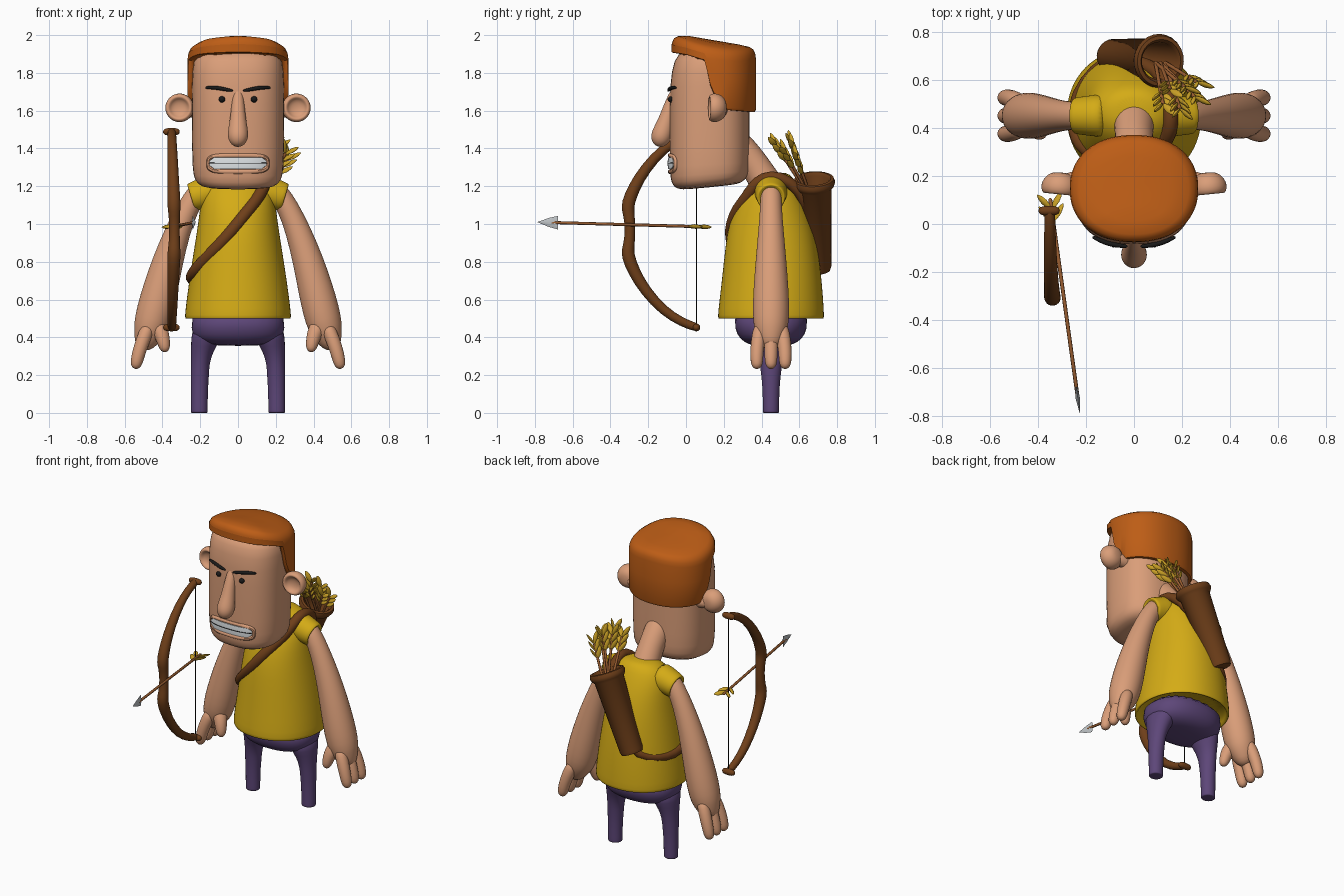
import bpy, bmesh, math
from mathutils import Vector as V

if "Cube" in bpy.data.objects:
    bpy.data.objects.remove(bpy.data.objects["Cube"])


def material(name, *rgb):
    m = bpy.data.materials.new(name)
    m.use_nodes = True
    m.diffuse_color = (*rgb, 1)
    m.node_tree.nodes["Principled BSDF"].inputs["Base Color"].default_value = (*rgb, 1)
    return m


SKIN = material("skin", .70, .34, .19)
HAIR = material("ginger hair", .51, .11, .008)
SHIRT = material("yellow shirt", .66, .41, .008)
PANTS = material("purple trousers", .11, .062, .19)
LEATHER = material("brown leather", .16, .05, .01)
SHAFT = material("arrow wood", .32, .11, .03)
VANE = material("yellow feather", .60, .36, .02)
TEETH = material("white teeth", .76, .80, .82)
STEEL = material("grey steel", .55, .58, .60)
BLACK = material("black", .01, .01, .01)


def loft(name, rings, mat, sub=0, loop=False, caps=True):
    """Skin a list of equal-length point rings."""
    bm = bmesh.new()
    rows = [[bm.verts.new(p) for p in r] for r in rings]
    n = len(rows[0])
    for a, b in zip(rows, rows[1:] + rows[:1] if loop else rows[1:]):
        for i in range(n):
            j = (i + 1) % n
            bm.faces.new((a[i], a[j], b[j], b[i]))
    if caps and not loop:
        bm.faces.new(rows[0])
        bm.faces.new(rows[-1])
    bmesh.ops.recalc_face_normals(bm, faces=bm.faces)
    me = bpy.data.meshes.new(name)
    bm.to_mesh(me)
    bm.free()
    me.materials.append(mat)
    ob = bpy.data.objects.new(name, me)
    bpy.context.collection.objects.link(ob)
    for o in bpy.context.selected_objects:
        o.select_set(False)
    ob.select_set(True)
    bpy.context.view_layer.objects.active = ob
    if sub:
        bpy.ops.object.shade_smooth()
        ob.modifiers.new("Smooth", "SUBSURF").levels = sub
        ob.modifiers["Smooth"].render_levels = sub
    else:
        bpy.ops.object.shade_smooth_by_angle(angle=math.radians(45))
    return ob


def oval(z, rx, ry, cx=0, cy=0, p=2, n=24):
    """Horizontal superellipse ring."""
    def f(c):
        return math.copysign(abs(c) ** (2 / p), c)
    return [V((cx + rx * f(math.cos(2 * math.pi * i / n)),
               cy + ry * f(math.sin(2 * math.pi * i / n)), z)) for i in range(n)]


def circle(c, r, u, v, n):
    return [c + r * (u * math.cos(t) + v * math.sin(t))
            for t in (2 * math.pi * i / n for i in range(n))]


def tube(name, pts, mat, sub=0, n=12, loop=False, rounded=True):
    """Sweep a circle along (x, y, z, radius) points with rounded ends."""
    P = [(V(p[:3]), p[3]) for p in pts]
    if rounded and not loop:
        for end in (0, -1):
            c, r = P[end]
            d = (c - P[1 if end == 0 else -2][0]).normalized()
            extra = [(c + d * r * .7, r * .72), (c + d * r, r * .25)]
            P = extra[::-1] + P if end == 0 else P + extra
    rings, u, last = [], None, None
    for i, (c, r) in enumerate(P):
        a = P[i - 1][0] if i or loop else c
        b = P[(i + 1) % len(P)][0] if i < len(P) - 1 or loop else c
        d = (b - a).normalized()
        u = d.orthogonal().normalized() if u is None else last.rotation_difference(d) @ u
        last = d
        rings.append(circle(c, r, u, d.cross(u), n))
    return loft(name, rings, mat, sub, loop)


def lathe(name, profile, origin, axis, mat, n=24, sub=0, flat=1):
    """Spin (radius, height) pairs about an axis; flat squashes one side."""
    d = V(axis).normalized()
    u = d.orthogonal().normalized()
    w = d.cross(u) * flat
    return loft(name, [circle(V(origin) + d * h, r, u, w, n) for r, h in profile], mat, sub)


def leaf(name, base, axis, length=.1):
    k = [(.003, 0), (.011, .2), (.016, .5), (.012, .8), (.003, 1)]
    lathe(name, [(r, h * length) for r, h in k], base, axis, VANE, 8, 0, .55)


# Head
def face(x):
    return .125 - .212 * (1 - abs(x / .245) ** 2.5) ** .4


head = []
for z, rx, ry, cy, tilt in [(1.175, .12, .11, .125, .1), (1.18, .2, .175, .125, .1),
                            (1.215, .232, .205, .125, .1), (1.28, .243, .212, .125, .05),
                            (1.5, .245, .212, .125, 0), (1.75, .245, .212, .125, 0),
                            (1.87, .24, .2, .135, 0), (1.93, .2, .16, .14, 0)]:
    ring = oval(z, rx, ry, 0, cy, 2.5, 32)
    for v in ring:
        v.z += tilt * (v.y + .07)
    head.append(ring)
loft("head", head, SKIN, 1)

# Hair: a cap whose lower edge follows fringe, temple and nape
EDGE = [(-.1, 1.91), (0, 1.895), (.1, 1.865), (.125, 1.74), (.155, 1.67), (.21, 1.605), (.4, 1.59)]


def lerp(table, t):
    for (a, p), (b, q) in zip(table, table[1:]):
        if t <= b:
            return p + (q - p) * max(0, (t - a) / (b - a))
    return table[-1][1]


def crown(v):
    return 1.998 - .17 * max(0, v.y) - .55 * v.x ** 2


hair = []
for scale, mix, drop in [(.88, 0, 0), (.97, 0, 0), (1, .04, 0), (1, .5, 0), (1, 1, .06), (.985, 1, .035),
                         (.94, 1, .014), (.85, 1, .004), (.6, 1, 0), (.3, 1, 0), (.02, 1, 0)]:
    ring = oval(0, .267, .223, 0, .147, 2.2, 96)
    for v in ring:
        low = lerp(EDGE, v.y)
        v.x, v.y = v.x * scale, .147 + (v.y - .147) * scale
        v.z = low + (max(crown(v) - drop, low + .01) - low) * mix
    hair.append(ring)
loft("hair", hair, HAIR)

# Nose, neck, mouth
tube("nose", [(0, -.05, 1.71, .028), (0, -.08, 1.64, .034), (0, -.105, 1.54, .046),
              (0, -.13, 1.468, .061)], SKIN, 2)
tube("neck", [(0, .24, 1.45, .085), (0, .33, 1.36, .08), (0, .4, 1.26, .08), (0, .45, 1.16, .1)], SKIN, 1, 16)
xs = [-.15 + .3 * i / 12 for i in range(13)]
loft("teeth", [[V((x, face(x) + a, 1.322 + b * (.4 if abs(x) > .14 else 1)))
                for a, b in ((.02, .033), (-.008, .031), (-.011, 0), (-.008, -.031), (.02, -.033))]
               for x in xs], TEETH)
tube("teeth_line", [(x, face(x) - .01, 1.322, .0025) for x in xs], BLACK, 0, 6)
lips = []
for i in range(36):
    t = 2 * math.pi * i / 36
    x = .155 * math.copysign(abs(math.cos(t)) ** .5, math.cos(t))
    z = 1.32 + .043 * math.copysign(abs(math.sin(t)) ** .5, math.sin(t))
    lips.append((x, face(x) + .002, z, .012))
tube("lips", lips, SKIN, 0, 8, True)

# Torso
BODY = [(.5, .282, .282, .45), (.53, .282, .282, .45), (.7, .26, .266, .455), (.9, .228, .243, .452),
        (1.0, .212, .222, .45), (1.1, .2, .192, .45), (1.19, .185, .145, .455),
        (1.25, .14, .1, .465), (1.275, .07, .06, .47)]
hem = [(.56, .25, .25, .45), (.505, .26, .26, .45), (.497, .275, .275, .45)]
loft("shirt", [oval(z, rx, ry, 0, cy, 2.1, 32) for z, rx, ry, cy in hem + BODY], SHIRT, 1)


def chest(x, z):
    rx, ry, cy = (lerp([(b[0], b[k]) for b in BODY], z) for k in (1, 2, 3))
    return cy - ry * math.sqrt(max(0, 1 - (x / rx) ** 2))


# Trousers seat
loft("trousers_seat", [oval(z, rx, ry, 0, .45, 2.3) for z, rx, ry in
                       [(.355, .08, .07), (.362, .17, .12), (.39, .235, .165),
                        (.44, .25, .195), (.56, .25, .2)]], PANTS, 1)

# Mirrored parts
for side, s in (("left", 1), ("right", -1)):
    loft(side + "_leg", [oval(z, rx, ry, s * cx, .45, 2, 16) for z, cx, rx, ry in
                         [(.46, .16, .085, .13), (.38, .173, .077, .1), (.325, .19, .06, .075),
                          (.26, .2, .049, .06), (.2, .202, .05, .053), (.14, .204, .046, .046),
                          (.02, .205, .045, .043), (0, .205, .045, .043), (0, .205, .04, .038)]], PANTS, 1)
    tube(side + "_arm", [(s * x, .45, z, r) for x, z, r in
                         [(.21, 1.17, .058), (.265, 1.09, .058), (.32, .96, .069), (.37, .81, .083),
                          (.41, .66, .095), (.44, .54, .1), (.463, .45, .094), (.48, .405, .075)]], SKIN, 1, 16)
    for i in range(3):
        y = .375 + .075 * i
        tube(f"{side}_finger_{i + 1}", [(s * .485, .45 + (y - .45) * .8, .43, .042), (s * .52, y, .34, .038),
                                        (s * .537, y, .268, .036)], SKIN, 1, 10)
    tube(side + "_thumb", [(s * .43, .42, .47, .05), (s * .4, .39, .41, .042),
                           (s * .39, .38, .355, .034)], SKIN, 1, 10)
    lathe(side + "_sleeve", [(.09, 0), (.088, .06), (.08, .12), (.076, .155), (.066, .157), (.05, .14)],
          (s * .1, .45, 1.185), (s, 0, -.3), SHIRT, 24, 1)
    # Cupped ear
    lathe(side + "_ear", [(.02, -.05), (.055, -.04), (.077, -.005), (.078, .025), (.066, .045),
                          (.052, .04), (.043, .022), (.01, .015)],
          (s * .308, .165, 1.615), (s * .1, -1, 0), SKIN, 20, 1)
    tube(side + "_ear_root", [(s * .2, .18, 1.6, .045), (s * .27, .178, 1.605, .04)], SKIN, 1)
    # Eye and brow
    lathe(side + "_eye", [(.003, -.016), (.013, -.01), (.017, 0), (.013, .01), (.003, .016)],
          (s * .085, face(.085), 1.66), (0, -1, 0), BLACK, 16)
    tube(side + "_brow", [(s * x, face(x) - .006, z, r) for x, z, r in
                          [(.035, 1.707, .008), (.07, 1.713, .011), (.12, 1.723, .012), (.165, 1.722, .008)]],
         BLACK, 1, 8)

# Strap around the chest and over the left shoulder
front = [(x, chest(x, z) + .012, z, .035) for x, z in
         [(-.2, .785), (-.13, .855), (-.06, .93), (0, 1.005), (.06, 1.08), (.115, 1.15)]]
back = [(.15, .37, 1.225, .033), (.155, .45, 1.262, .033), (.15, .55, 1.23, .033), (.11, .64, 1.13, .033),
        (0, .675, .95, .033), (-.08, .69, .76, .033), (-.16, .64, .72, .033), (-.235, .54, .705, .033),
        (-.252, .43, .71, .033), (-.235, .345, .745, .033)]
tube("strap", front + back, LEATHER, 1, 10, True)

# Quiver
lathe("quiver", [(.03, 0), (.066, .002), (.072, .02), (.092, .47), (.105, .485), (.112, .505),
                 (.105, .525), (.09, .528), (.078, .51), (.065, .25), (.01, .2)],
      (-.095, .698, .755), (.2, -.02, .47), LEATHER)

# Quivered arrows with fanned feathers
for i, (x, y, z) in enumerate([(.12, .5, 1.39), (.15, .56, 1.42), (.19, .48, 1.41),
                               (.21, .57, 1.4), (.25, .53, 1.37), (.26, .59, 1.34)]):
    base, tip = V((.09 + .02 * (i % 3), .67, 1.12)), V((x, y, z))
    d = (tip - base).normalized()
    tube(f"quiver_arrow_{i + 1}", [(*base, .008), (*tip, .008)], SHAFT, 0, 8)
    across = d.cross(V((.2, 1, .3))).normalized()
    for k in range(6):
        s = 1 if k % 2 else -1
        leaf(f"quiver_feather_{i + 1}_{k + 1}", tip - d * .045 * (k // 2), d + across * s * .6, .085)

# Bow and string
limb = [(.05, .455, .024), (-.02, .478, .024), (-.12, .54, .027), (-.215, .645, .03), (-.275, .745, .033),
        (-.308, .83, .037), (-.307, .87, .034), (-.297, .92, .029)]
half = [(-.335 - .03 * abs(z - .97), y, z, r) for y, z, r in limb]
upper = [(x, y, 1.94 - z, r) for x, y, z, r in reversed(half)]
tube("bow", half + upper, LEATHER, 1, 12)
for name, z in (("bow_lower_knob", .452), ("bow_upper_knob", 1.488)):
    tube(name, [(-.375, .055, z, .022), (-.33, .055, z, .022)], LEATHER, 1, 10)
tube("bow_string", [(-.35, .055, .46, .003), (-.35, .055, 1.48, .003)], BLACK, 0, 6)

# Nocked arrow
tail, point = V((-.348, .1, .985)), V((-.225, -.785, 1.01))
d = (point - tail).normalized()
up = V((0, 0, 1))
flank = d.cross(up).normalized()
tube("arrow_shaft", [(*tail, .008), (*(point - d * .06), .008)], SHAFT, 0, 8)
loft("arrow_head", [[point - d * s + o for o in (up * w, flank * t, up * -w, flank * -t)]
                    for s, w, t in [(0, .001, .001), (.06, .024, .009), (.108, .036, .005), (.085, .012, .008)]],
     STEEL)
for k in range(4):
    s = 1 if k % 2 else -1
    leaf(f"arrow_feather_{k + 1}", tail + d * (.09 - .05 * (k // 2)), -d + flank * s * .75, .085)
